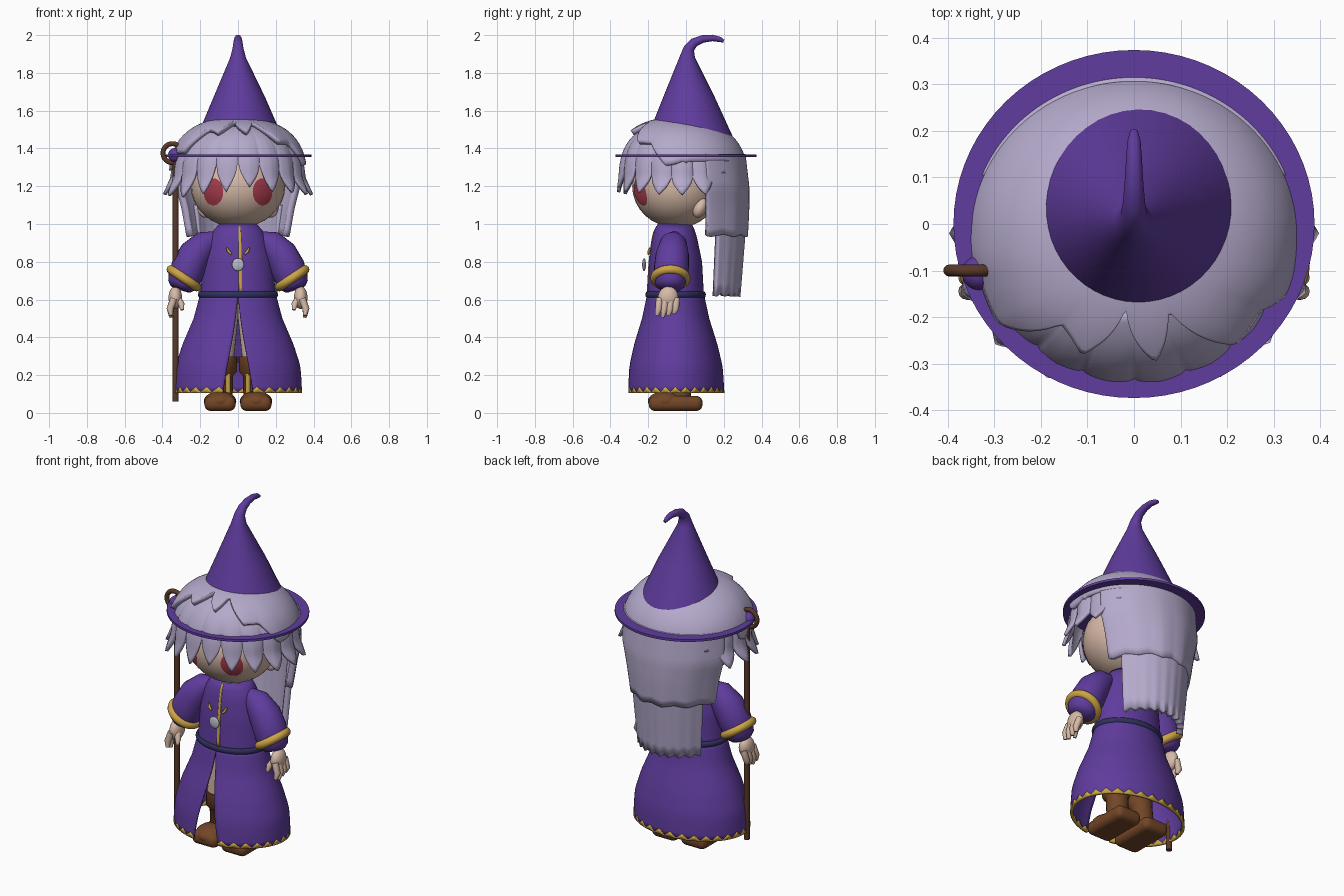
import bpy, bmesh, math, random
from math import pi, sin, cos, radians
from mathutils import Vector

if "Cube" in bpy.data.objects:
    bpy.data.objects.remove(bpy.data.objects["Cube"], do_unlink=True)
random.seed(4)


def material(name, r, g, b):
    m = bpy.data.materials.new(name)
    m.use_nodes = True
    m.diffuse_color = (r, g, b, 1)
    m.node_tree.nodes["Principled BSDF"].inputs["Base Color"].default_value = (r, g, b, 1)
    return m


PURPLE = material("purple cloth", .115, .045, .34)
HAIR = material("lilac hair", .46, .40, .60)
SKIN = material("skin", .68, .49, .39)
RED = material("red eye", .40, .045, .075)
LEATHER = material("brown leather", .17, .06, .02)
WOOD = material("dark wood", .10, .04, .022)
GOLD = material("gold trim", .6, .37, .06)
NAVY = material("navy belt", .03, .03, .11)
SILVER = material("silver", .5, .5, .58)


def finish(ob, name, mat, angle=40):
    ob.name = name
    ob.data.materials.clear()
    ob.data.materials.append(mat)
    bpy.ops.object.select_all(action='DESELECT')
    ob.select_set(True)
    bpy.context.view_layer.objects.active = ob
    bpy.ops.object.shade_smooth_by_angle(angle=radians(angle))
    return ob


def from_bmesh(bm, name, mat, angle=40):
    me = bpy.data.meshes.new(name)
    bm.to_mesh(me)
    bm.free()
    ob = bpy.data.objects.new(name, me)
    bpy.context.collection.objects.link(ob)
    return finish(ob, name, mat, angle)


def ball(name, loc, size, mat, rot=(0, 0, 0)):
    bpy.ops.mesh.primitive_uv_sphere_add(segments=32, ring_count=16, location=loc, rotation=rot)
    bpy.context.object.scale = size
    return finish(bpy.context.object, name, mat)


def ring(name, loc, major, minor, mat, rot=(0, 0, 0), scale=(1, 1, 1)):
    bpy.ops.mesh.primitive_torus_add(major_radius=major, minor_radius=minor, location=loc, rotation=rot,
                                     major_segments=48, minor_segments=12)
    bpy.context.object.scale = scale
    return finish(bpy.context.object, name, mat)


def tube(name, stops, mat, sides=24):
    """Capped tube through stops of (x, y, z, radius)."""
    bm = bmesh.new()
    pts = [Vector(s[:3]) for s in stops]
    loops = []
    for i, p in enumerate(pts):
        d = pts[min(i + 1, len(pts) - 1)] - pts[max(i - 1, 0)]
        q = Vector((0, 0, 1)).rotation_difference(d.normalized())
        loops.append([bm.verts.new(p + q @ Vector((cos(k * 2 * pi / sides), sin(k * 2 * pi / sides), 0)) * stops[i][3])
                      for k in range(sides)])
    for a, b in zip(loops, loops[1:]):
        for k in range(sides):
            n = (k + 1) % sides
            bm.faces.new((a[k], a[n], b[n], b[k]))
    bm.faces.new(loops[0][::-1])
    bm.faces.new(loops[-1])
    return from_bmesh(bm, name, mat, 60)


def sheet(name, profile, span, top, bottom, cols, rows, mat, thick, bulge=lambda a: 0):
    """Curved cloth or hair: profile(z, a) gives rx, ry, centre y; angle 0 is the front."""
    bm = bmesh.new()
    grid = []
    for j in range(rows + 1):
        t = j / rows
        line = []
        for i in range(cols + 1):
            u = i / cols
            a0, a1 = span(0)
            a = a0 + (a1 - a0) * u
            z = top + (bottom(a) - top) * t ** 1.3 if callable(bottom) else top + (bottom - top) * t
            a0, a1 = span(z)
            a = a0 + (a1 - a0) * u
            rx, ry, cy = profile(z, a)
            k = 1 + bulge(a) * t
            line.append(bm.verts.new((rx * k * sin(a), cy - ry * k * cos(a), z)))
        grid.append(line)
    for j in range(rows):
        for i in range(cols):
            bm.faces.new((grid[j][i], grid[j + 1][i], grid[j + 1][i + 1], grid[j][i + 1]))
    bmesh.ops.remove_doubles(bm, verts=bm.verts, dist=1e-5)
    ob = from_bmesh(bm, name, mat, 50)
    s = ob.modifiers.new("thickness", 'SOLIDIFY')
    s.thickness, s.offset = thick, -1


def rings(table, grow=1.0):
    """Profile interpolated through (z, rx, ry, centre y), listed from the top down."""
    def f(z, a):
        z = max(min(z, table[0][0]), table[-1][0])
        for p, q in zip(table, table[1:]):
            if z >= q[0]:
                t = (p[0] - z) / (p[0] - q[0])
                rx, ry, cy = [m + (n - m) * t for m, n in zip(p[1:], q[1:])]
                return rx * grow, ry * grow, cy
    return f


def dome(extra, flare):
    """Skull-shaped hair surface that leans forward at the top and flares below the brim."""
    def f(z, a):
        h = (z - 1.25) / (.29 + extra)
        if h > 0:
            k = (1 - min(h, .999) ** 2.4) ** .417
        else:
            k = 1 + flare * (.25 + sin(a) ** 2) * (1.25 - z)
        return (.34 + extra) * k, (.325 + extra * .8) * k, -.02 - .025 * max(h, 0) ** 2
    return f


def tooth(a, n):
    f = (a / (2 * pi) * n) % 1
    return 1 - abs(2 * f - 1)


def full(z):
    return -pi, pi


# Head, face and ears
HEAD, SIZE = Vector((0, -.05, 1.2)), Vector((.25, .235, .22))
ball("head", HEAD, SIZE, SKIN)
tube("neck", [(0, -.05, .95, .07), (0, -.05, 1.05, .07)], SKIN)


def eye_plate(name, cx, cz, w, h):
    bm = bmesh.new()

    def on_face(x, z):
        d = 1 - (x / SIZE.x) ** 2 - ((z - HEAD.z) / SIZE.z) ** 2
        return bm.verts.new((x, HEAD.y - SIZE.y * math.sqrt(d) - .004, z))
    loops = [[on_face(cx + w * r * cos(k * pi / 12), cz + h * r * sin(k * pi / 12)) for k in range(24)]
             for r in (.25, .5, .75, 1)]
    bm.faces.new(loops[0])
    for a, b in zip(loops, loops[1:]):
        for k in range(24):
            bm.faces.new((a[k], b[k], b[(k + 1) % 24], a[(k + 1) % 24]))
    from_bmesh(bm, name, RED)


for s, side in ((1, "left"), (-1, "right")):
    eye_plate(side + "_eye", s * .13, 1.17, .052, .072)
    ball(side + "_ear", (s * .17, .075, 1.085), (.045, .035, .055), SKIN, (radians(-25), 0, 0))

# Hair: fringe, crown layer and two long back layers
LOCKS = 18
drop = [random.uniform(.8, 1.1) for _ in range(LOCKS + 1)]


def fringe_edge(a):
    if abs(a) > radians(119):
        return 1.27
    side = sin(a) ** 2
    depth = (.155 - .05 * side) * drop[int((a + pi) / (2 * pi) * LOCKS)]
    return 1.33 - .085 * side - depth * tooth(a, LOCKS) ** .6


def crown_edge(a):
    k = max(0, min((abs(a) - .3) / 1.35, 1))
    base = 1.55 - .215 * k * k * (3 - 2 * k)
    return base if k == 1 else base - .058 * tooth(a + .12, 11)


sheet("hair_fringe", dome(0, .9), full, 1.52, fringe_edge, 216, 16, HAIR, .018,
      lambda a: .06 * tooth(a, LOCKS) ** .6)
sheet("hair_crown", dome(.025, 0), full, 1.558, crown_edge, 176, 12, HAIR, .03,
      lambda a: .06 * tooth(a + .12, 11) * max(0, cos(a)))
upper = [(1.37, .352, .335, -.02), (1.2, .354, .355, -.02), (1.08, .32, .355, -.02), (.9, .285, .345, -.02)]
lower = [(1.1, .3, .34, -.02), (.95, .285, .335, -.02), (.6, .25, .305, -.02)]
sheet("hair_back_upper", rings(upper), lambda z: (radians(112), radians(248)), 1.37,
      lambda a: .945 - .014 * tooth(a, 14), 72, 14, HAIR, .035, lambda a: .015 * tooth(a, 14))
sheet("hair_back_lower", rings(lower), lambda z: (radians(125), radians(235)), 1.1,
      lambda a: .632 - .018 * tooth(a, 30), 72, 10, HAIR, .035, lambda a: .012 * tooth(a, 30))

# Pointed hat with a curled tip and a thin brim
tube("hat_cone", [(.008, .02, 1.43, .24), (.006, .014, 1.67, .137), (0, .006, 1.88, .042), (0, .016, 1.93, .029),
                  (0, .045, 1.962, .024), (0, .09, 1.98, .02), (0, .14, 1.985, .017), (0, .18, 1.977, .014),
                  (0, .2, 1.968, .008)], PURPLE, 48)
bpy.ops.mesh.primitive_cylinder_add(vertices=72, radius=1, depth=.014, location=(0, 0, 1.362))
bpy.context.object.scale = (.388, .374, 1)
finish(bpy.context.object, "hat_brim", PURPLE)

# Coat: bodice, open skirt, gold hem, belt and front trim
BODICE = [(1.0, .10, .09, -.06), (.96, .135, .11, -.06), (.92, .155, .12, -.06), (.8, .185, .14, -.055),
          (.62, .2, .15, -.055)]
SKIRT = [(.63, .2, .15, -.055), (.5, .235, .178, -.055), (.36, .295, .222, -.055), (.25, .33, .248, -.055),
         (.18, .336, .254, -.055), (.11, .338, .257, -.055)]


def slit(z):
    h = .24 * max(0, min(1, (.62 - z) / .51))
    return h, 2 * pi - h


sheet("bodice", rings(BODICE), full, 1.0, .62, 48, 12, PURPLE, .01)
sheet("skirt", rings(SKIRT), slit, .63, .107, 96, 16, PURPLE, .01)
sheet("gold_hem", rings(SKIRT, 1.004), slit, .106, lambda a: .110 + .03 * tooth(a, 30), 240, 1, GOLD, -.016)
sheet("front_trim", rings(BODICE, 1.025), lambda z: (.02, .11), .99, .64, 4, 12, GOLD, .006)
ring("belt", (0, -.055, .626), .198, .014, NAVY, scale=(1, .755, 1.2))
ball("medallion", (0, -.222, .785), (.032, .01, .034), SILVER)

# Limbs, mirrored
for s, side in ((1, "left"), (-1, "right")):
    tube(side + "_sleeve", [(s * .305, -.088, .655, .055), (s * .298, -.086, .675, .076), (s * .285, -.083, .71, .088),
                            (s * .262, -.077, .77, .092), (s * .225, -.072, .84, .088), (s * .17, -.066, .9, .07),
                            (s * .1, -.06, .935, .03)], PURPLE)
    ring(side + "_cuff", (s * .286, -.083, .713), .082, .024, GOLD, (0, s * radians(-34), 0))
    ball(side + "_palm", (s * .332, -.095, .61), (.036, .054, .06), SKIN, (radians(-12), 0, 0))
    for k in range(4):
        y = -.14 + k * .03
        tube(side + "_finger_%d" % (k + 1), [(s * .354, y - .014, .506 + abs(k - 1) * .01, .01),
                                             (s * .36, y - .005, .55, .018), (s * .34, y, .605, .019)], SKIN, 12)
    tube(side + "_thumb", [(s * .295, -.145, .545, .009), (s * .3, -.135, .575, .017), (s * .32, -.11, .61, .018)],
         SKIN, 12)
    tube(side + "_chest_mark", [(s * .035, -.2, .84, .005), (s * .05, -.196, .855, .008),
                                (s * .06, -.19, .875, .004)], GOLD, 8)
    # Legs and boots
    tube(side + "_thigh", [(s * .085, -.06, .28, .062), (s * .052, -.06, .62, .064)], SKIN)
    tube(side + "_boot_shaft", [(s * .09, -.03, .05, .06), (s * .085, -.04, .2, .06), (s * .08, -.055, .225, .075),
                                (s * .078, -.055, .3, .075)], LEATHER)
    tube(side + "_boot_lacing", [(s * .052, -.09, .1, .013), (s * .052, -.1, .215, .013)], GOLD, 8)
    bpy.ops.mesh.primitive_cube_add(size=1, location=(s * .095, -.055, .05))
    foot = bpy.context.object
    foot.dimensions = (.165, .285, .08)
    bpy.ops.object.transform_apply(location=False, rotation=False, scale=True)
    b = foot.modifiers.new("rounding", 'BEVEL')
    b.width, b.segments = .035, 5
    finish(foot, side + "_boot_foot", LEATHER)
    ball(side + "_boot_toe", (s * .095, -.11, .062), (.086, .092, .052), LEATHER)

# Staff with a ring and an orb
tube("staff", [(-.33, -.1, .06, .016), (-.33, -.1, 1.34, .016)], WOOD, 16)
ring("staff_ring", (-.347, -.1, 1.375), .05, .013, WOOD, (pi / 2, 0, 0))
ball("staff_orb", (-.333, -.105, 1.365), (.037, .037, .037), PURPLE)
